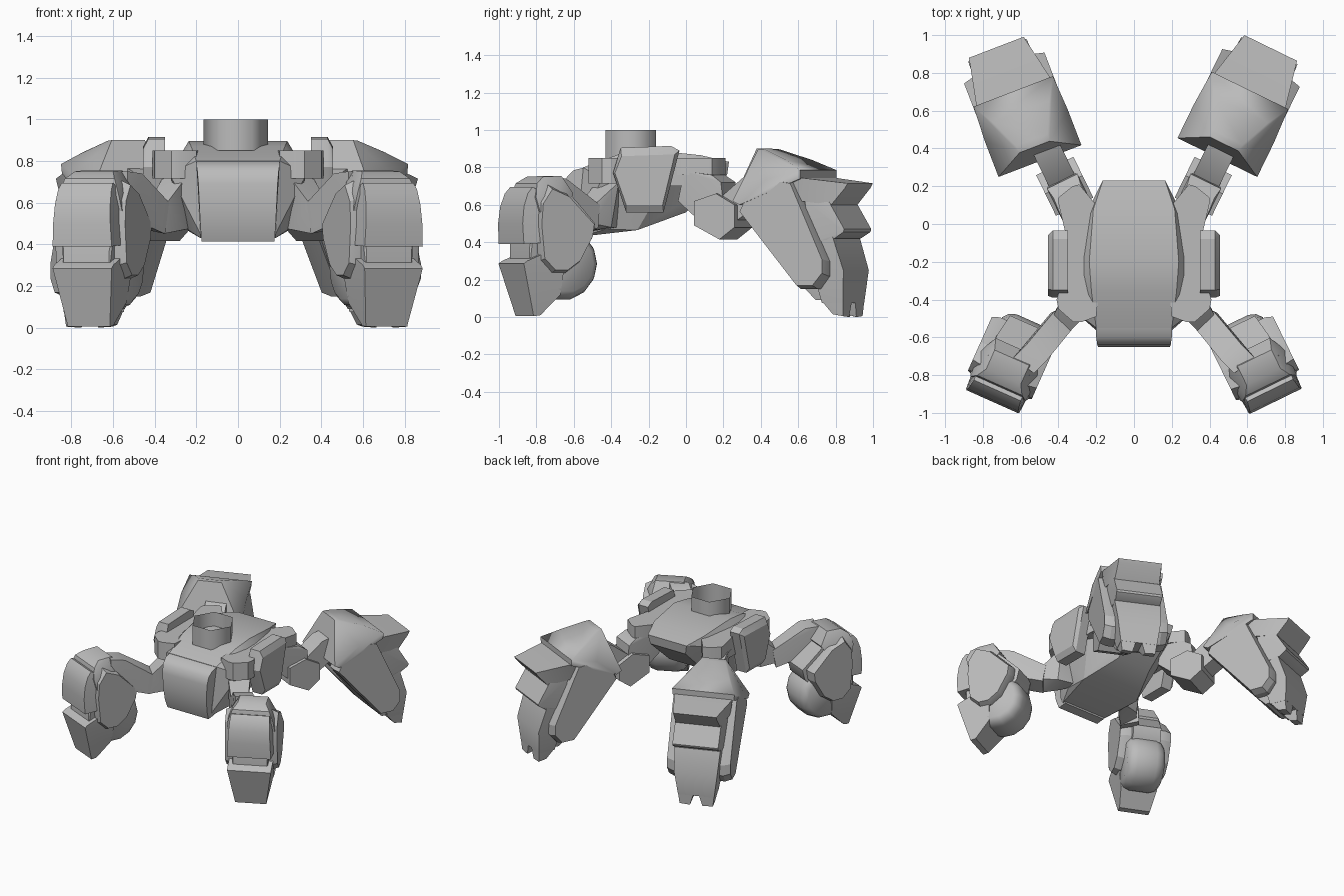
import bpy, bmesh, math
from mathutils import Vector

grey = bpy.data.materials.new("armour_grey")
grey.diffuse_color = (0.5, 0.5, 0.5, 1)


def finish(name, bm, angle=28):
    bmesh.ops.recalc_face_normals(bm, faces=bm.faces[:])
    me = bpy.data.meshes.new(name)
    bm.to_mesh(me)
    bm.free()
    me.shade_smooth()
    me.set_sharp_from_angle(angle=math.radians(angle))
    me.materials.append(grey)
    ob = bpy.data.objects.new(name, me)
    bpy.context.collection.objects.link(ob)
    return ob


def hull(name, pts, angle=28):
    """Convex solid around a handful of points."""
    bm = bmesh.new()
    for p in pts:
        bm.verts.new(p)
    res = bmesh.ops.convex_hull(bm, input=bm.verts[:])
    junk = {g for g in res["geom_interior"] + res["geom_unused"] if isinstance(g, bmesh.types.BMVert)}
    bmesh.ops.delete(bm, geom=list(junk), context='VERTS')
    bmesh.ops.dissolve_limit(bm, angle_limit=0.02, verts=bm.verts[:], edges=bm.edges[:])
    return finish(name, bm, angle)


def both(pts):
    """Mirror points over x (or over the leg's own centre plane)."""
    return [(s * a, b, c) for a, b, c in pts for s in (1, -1)]


def leg_frame(side, fore, origin, degrees):
    """Leg space: v across, u outward along the leg, z up."""
    sn, cs = math.sin(math.radians(degrees)), math.cos(math.radians(degrees))

    def place(p):
        v, u, z = p
        return Vector((side * (origin[0] + sn * u + cs * v),
                       fore * (origin[1] + cs * u - sn * v), z))
    return place


# --- Body ---
hull("body", both([
    (.2, -.55, .8), (.225, -.36, .87), (.237, -.2, .895), (.215, .08, .865), (.165, .23, .83),
    (.15, .22, .76), (.14, 0, .56), (.33, -.1, .74), (.33, -.45, .74),
    (.24, -.26, .465), (.24, -.43, .47), (.18, -.56, .43), (.18, -.58, .45)]))
hull("front_panel", both([
    (.2, -.54, .8), (.2, -.6, .785), (.195, -.637, .75), (.19, -.65, .69), (.185, -.65, .58),
    (.18, -.635, .48), (.175, -.61, .413), (.175, -.54, .42), (.2, -.5, .78)]), 35)

# Open hexagonal turret collar
bm = bmesh.new()
ring = [[bm.verts.new((.155 * math.cos(i * math.pi / 3) - .01, -.295 + .155 * math.sin(i * math.pi / 3), z))
         for i in range(6)] for z in (.85, 1.0)]
for i in range(6):
    j = (i + 1) % 6
    bm.faces.new((ring[0][i], ring[0][j], ring[1][j], ring[1][i]))
finish("turret_collar", bm, 70)

for side, label in ((1, "right"), (-1, "left")):
    # Hip brackets and side pods
    def bracket(name, outline, z0, z1):
        hull(f"{label}_{name}", [(side * x, y, z) for x, y in outline for z in (z0, z1)])
    bracket("rear_hip_bracket", [(.15, -.05), (.2, .1), (.29, .21), (.325, .2), (.4, .14), (.4, .11), (.36, -.06)], .76, .85)
    bracket("front_hip_bracket", [(.18, -.3), (.2, -.49), (.28, -.52), (.32, -.52), (.4, -.45), (.41, -.4), (.38, -.3)], .715, .85)
    bracket("waist_bracket", [(.18, -.32), (.38, -.35), (.36, 0), (.15, 0)], .7, .85)
    hull(f"{label}_side_pod", [(side * x, y, z) for x, ps in (
        (.35, [(-.35, .905), (-.08, .915), (-.035, .89), (-.12, .56), (-.32, .56), (-.39, .77)]),
        (.43, [(-.35, .905), (-.08, .915), (-.035, .89), (-.12, .56), (-.32, .56), (-.39, .77)]),
        (.455, [(-.345, .86), (-.06, .87), (-.125, .6), (-.32, .6), (-.38, .77)])) for y, z in ps])

    def part(name, pts, angle=28):
        hull(f"{label}_{name}", [f(p) for p in both(pts)], angle)

    def plates(name, prof, v0, v1, inset):
        # Matching outer and inner side plates with a chamfered rim
        cu = sum(p[0] for p in prof) / len(prof)
        cz = sum(p[1] for p in prof) / len(prof)
        for s, w in ((1, "outer"), (-1, "inner")):
            pts = [(s * v, u, z) for u, z in prof for v in (v0, (v0 + v1) / 2)]
            pts += [(s * v1, cu + (u - cu) * inset, cz + (z - cz) * inset) for u, z in prof]
            hull(f"{label}_{name}_{w}", [f(p) for p in pts], 20)

    # --- Rear hip joint ---
    f = leg_frame(side, 1, (.45, .37), 26)
    part("rear_hip_neck", [(.09, -.38, .78), (.08, -.22, .76), (.08, -.42, .62), (.08, -.3, .52),
                           (.09, -.16, .72), (.08, -.15, .6)])
    part("rear_hip_knuckle", [(.11, -.31, .62), (.11, -.18, .66), (.11, -.07, .6), (.11, -.07, .48),
                              (.11, -.16, .415), (.11, -.31, .49)])
    part("rear_thigh", [(.075, -.17, .64), (.075, -.1, .5), (.075, .1, .78), (.075, .15, .66), (.075, -.03, .75)])

    # --- Rear leg, the left one turned slightly less outward ---
    f = leg_frame(side, 1, (.45, .37), 26) if side > 0 else leg_frame(side, 1, (.505, .352), 21)
    part("rear_leg_core", [(.17, .02, .6), (.17, .2, .74), (.16, .36, .73), (.15, .53, .42),
                           (.13, .54, .1), (.12, .42, .09), (.13, .34, .17)])
    plates("rear_side_plate", [(0, .57), (.05, .67), (.2, .75), (.32, .73), (.36, .6), (.52, .3),
                               (.52, .22), (.46, .15), (.36, .15)], .13, .228, .94)
    part("rear_hood", [(.235, -.02, .62), (.21, .0, .67), (.085, .06, .9), (.09, .1, .897), (.16, .26, .84),
                       (.225, .375, .785), (.22, .375, .74), (.235, .18, .735), (.235, .02, .6)], 55)
    part("rear_upper_fin", [(.2, .3, .75), (.21, .37, .745), (.155, .625, .715), (.155, .61, .69),
                            (.16, .53, .6), (.19, .36, .62)])
    part("rear_middle_fin", [(.18, .38, .63), (.165, .52, .615), (.165, .61, .47), (.165, .605, .455),
                             (.16, .55, .42), (.17, .42, .4)])
    part("rear_shin", [(.165, .45, .45), (.165, .54, .43), (.155, .6, .25), (.13, .585, .075),
                       (.13, .46, .075), (.15, .43, .2)])
    for s, w in ((1, "outer"), (-1, "inner")):
        hull(f"{label}_rear_toe_{w}", [f((s * v, u, z)) for v, u, z in (
            (.13, .585, .085), (.13, .46, .085), (.02, .585, .085), (.02, .46, .085),
            (.12, .58, .005), (.12, .52, .015), (.045, .58, 0), (.045, .52, .015))])

    # --- Front leg ---
    # Bent arm dropping from the hip bracket, then rising to the shoulder
    hull(f"{label}_front_arm_inner", [(side * x, y, z) for x, y, z in (
        (.2, -.36, .72), (.2, -.36, .48), (.25, -.48, .72), (.26, -.48, .47), (.36, -.36, .72), (.36, -.4, .48),
        (.43, -.49, .6), (.44, -.5, .5), (.34, -.57, .6), (.36, -.57, .45))])
    hull(f"{label}_front_arm_outer", [(side * x, y, z) for x, y, z in (
        (.42, -.46, .6), (.33, -.56, .6), (.44, -.47, .47), (.35, -.57, .45),
        (.64, -.71, .75), (.53, -.79, .75), (.57, -.64, .74), (.46, -.72, .74),
        (.64, -.71, .6), (.53, -.79, .6), (.57, -.63, .53), (.46, -.7, .5))])
    f = leg_frame(side, -1, (.55, .53), 26) if side > 0 else leg_frame(side, -1, (.565, .525), 24)
    part("front_leg_core", [(.1, .0, .5), (.12, .12, .62), (.12, .24, .73), (.14, .33, .68), (.14, .38, .5),
                            (.12, .4, .37), (.12, .4, .26), (.12, .2, .25), (.1, .02, .42)], 35)
    part("front_shoulder_cap", [(.1, .2, .755), (.1, .31, .75), (.13, .36, .715), (.16, .38, .64),
                                (.17, .24, .66), (.12, .14, .66), (.17, .36, .56), (.15, .2, .56)], 35)
    plates("front_side_plate", [(.3, .705), (.36, .62), (.37, .5), (.35, .3), (.28, .235), (.2, .235),
                                (.12, .29), (.04, .43), (.03, .5), (.19, .66)], .1, .185, .92)
    part("front_knee_guard", [(.155, .45, .39), (.15, .455, .5), (.145, .445, .59), (.14, .42, .66),
                              (.135, .39, .695), (.14, .3, .66), (.16, .28, .6), (.165, .28, .4)], 35)
    part("front_foot", [(.155, .45, .285), (.155, .43, .3), (.155, .28, .36), (.15, .21, .25),
                        (.11, .37, .005), (.11, .33, .01), (.13, .22, .12)])
    # Rounded calf barrel
    part("front_calf", [(v, .175 + r * math.cos(a), .285 + r * math.sin(a))
                        for v, r in ((.07, .195), (.11, .18), (.135, .15))
                        for a in (i * math.tau / 14 for i in range(14))], 45)
